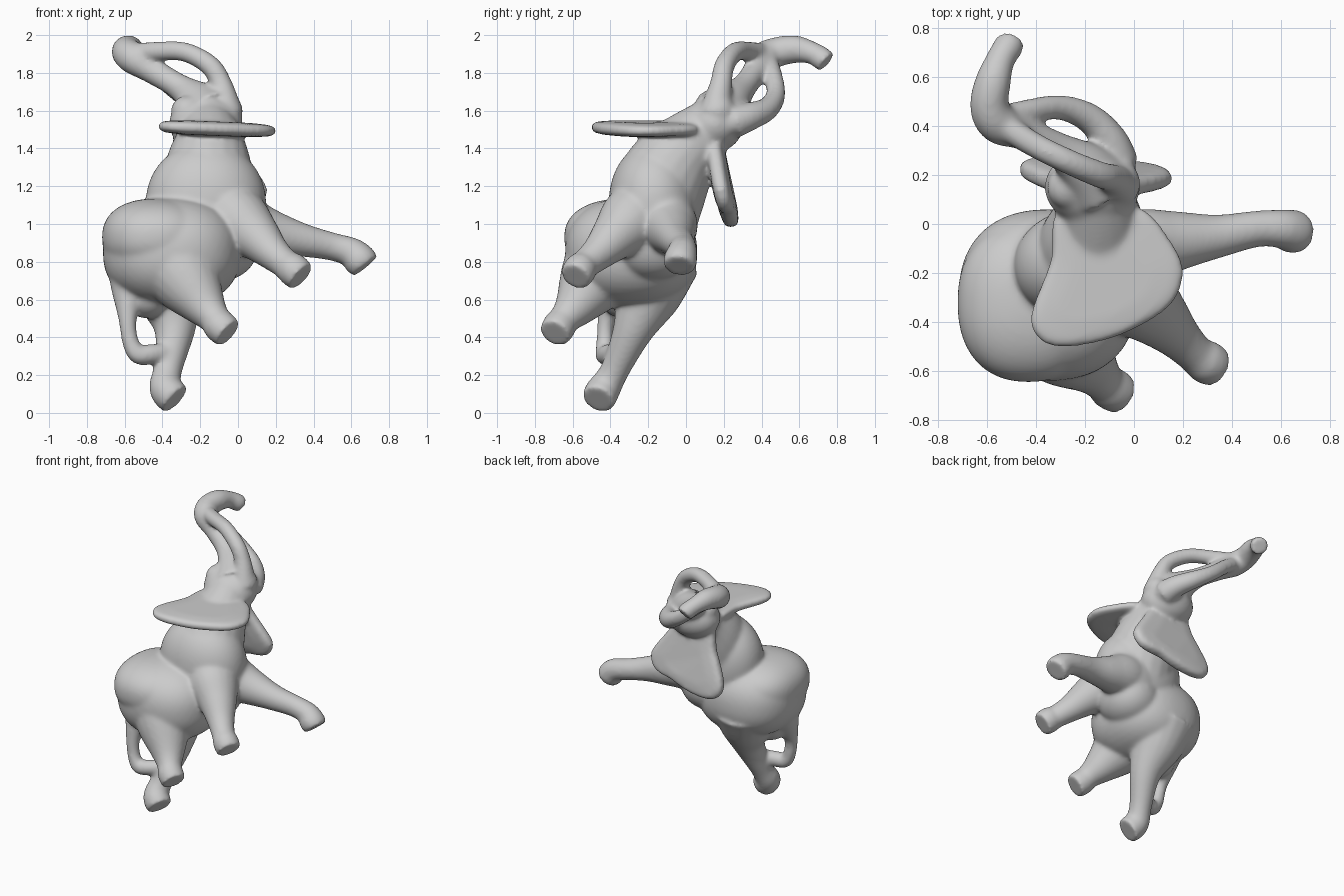
import bpy, bmesh, math
from mathutils import Vector

bm = bmesh.new()


def spline(pts, closed=False, steps=6):
    """Catmull-Rom samples through points of any dimension."""
    n = len(pts)
    get = (lambda i: pts[i % n]) if closed else (lambda i: pts[max(0, min(n - 1, i))])
    out = []
    for i in range(n if closed else n - 1):
        a, b, c, d = get(i - 1), get(i), get(i + 1), get(i + 2)
        for s in range(steps):
            t = s / steps
            out.append([0.5 * (2 * q + (r - p) * t + (2 * p - 5 * q + 4 * r - w) * t * t
                               + (3 * q - p - 3 * r + w) * t ** 3)
                        for p, q, r, w in zip(a, b, c, d)])
    return out if closed else out + [list(pts[-1])]


def skin(rings):
    """Closed surface through equal rings of points."""
    rings = [[bm.verts.new(p) for p in r] for r in rings]
    for r, s in zip(rings, rings[1:]):
        for k in range(len(r)):
            j = (k + 1) % len(r)
            bm.faces.new((r[k], r[j], s[j], s[k]))
    bm.faces.new(rings[0][::-1])
    bm.faces.new(rings[-1])


def tube(pts, sides=20):
    """Round limb through (x, y, z, radius) points."""
    path = spline(pts)
    rings = []
    side = None
    for i, p in enumerate(path):
        a, b = path[max(0, i - 1)], path[min(len(path) - 1, i + 1)]
        tan = (Vector(b[:3]) - Vector(a[:3])).normalized()
        side = tan.orthogonal() if side is None else side - tan * side.dot(tan)
        side.normalize()
        up = tan.cross(side)
        turn = [k * math.tau / sides for k in range(sides)]
        rings.append([Vector(p[:3]) + p[3] * (side * math.cos(t) + up * math.sin(t))
                      for t in turn])
    skin(rings)


def blob(c, r, p=2.0):
    """Ellipsoid; p above 2 makes it boxier."""
    for v in bmesh.ops.create_icosphere(bm, subdivisions=4, radius=1)["verts"]:
        k = sum(abs(q) ** p for q in v.co) ** (1 / p)
        v.co = [c[i] + r[i] * v.co[i] / k for i in range(3)]


def ear(place, normal, thick):
    """Pillow-shaped ear plate from the shared outline."""
    outline = spline([(-.30, -.06), (-.34, .15), (-.42, .37), (-.38, .475), (-.26, .50),
                      (-.06, .455), (.14, .34), (.20, .20), (.15, .07), (.01, -.07)], True)
    n = Vector(normal) * thick / 2
    pts = [Vector(place(u, v)) for u, v in outline]
    mid = sum(pts, Vector()) / len(pts)
    skin([[mid + (p - mid) * s + n * h for p in pts]
          for s, h in ((.6, -1), (.9, -.8), (1, -.45), (1, .45), (.9, .8), (.6, 1))])


def drooped(u, v):
    """Far ear: hangs down and is pinched where it meets the head."""
    x = (u + .15) * (1 - 1.0 * max(0, .2 - v)) - .195
    return x, .145 + .20 * v, 1.45 - .93 * v - .4 * max(u, 0)


# torso: rump, hips, chest, belly, neck
blob((-.35, -.29, .85), (.365, .35, .29), 2.3)
blob((-.43, -.32, .93), (.29, .325, .205), 2.3)
blob((-.17, -.17, 1.10), (.32, .24, .33), 2.1)
blob((-.09, -.17, .90), (.20, .215, .20), 2.1)
blob((-.06, -.12, 1.01), (.23, .175, .22), 2.1)
tube([(-.16, .15, 1.54, .14), (-.15, .04, 1.44, .18), (-.155, -.06, 1.33, .225),
      (-.16, -.14, 1.18, .25), (-.16, -.17, 1.05, .24)])

# head
blob((-.17, .15, 1.53), (.195, .155, .15))
blob((-.06, .17, 1.60), (.085, .09, .09))
blob((-.27, .15, 1.60), (.085, .09, .08))
blob((-.08, .25, 1.54), (.09, .09, .075))

# trunk
tube([(-.15, .17, 1.58, .15), (-.21, .235, 1.65, .11), (-.31, .305, 1.725, .07),
      (-.45, .37, 1.81, .07), (-.55, .41, 1.875, .085), (-.59, .48, 1.91, .08),
      (-.575, .58, 1.925, .074), (-.545, .67, 1.905, .06), (-.515, .72, 1.875, .062),
      (-.505, .745, 1.855, .06)])

# tusks, both bending into the trunk
tube([(-.06, .155, 1.58, .09), (-.09, .185, 1.74, .06), (-.15, .205, 1.84, .055),
      (-.28, .26, 1.91, .052), (-.42, .33, 1.915, .052), (-.56, .42, 1.90, .055)])
tube([(-.07, .25, 1.54, .09), (-.10, .34, 1.57, .075), (-.18, .43, 1.61, .062),
      (-.30, .475, 1.685, .052), (-.43, .46, 1.79, .05), (-.56, .43, 1.88, .05)])

# ears
ear(lambda u, v: (u, -v, 1.50 - .04 * u), (0, 0, 1), .075)
ear(drooped, (0, .98, .2), .10)

# front legs
tube([(-.09, -.22, 1.10, .17), (.01, -.30, 1.01, .17), (.10, -.38, .93, .13),
      (.18, -.46, .85, .095), (.25, -.53, .79, .08), (.29, -.56, .76, .09),
      (.335, -.585, .72, .085)])
tube([(-.08, -.12, 1.03, .16), (.05, -.09, .99, .155), (.17, -.07, .955, .125),
      (.34, -.05, .915, .09), (.50, -.02, .88, .075), (.60, -.02, .85, .08),
      (.645, -.03, .81, .09), (.675, -.035, .775, .083)])

# hind legs
tube([(-.36, -.38, .86, .25), (-.27, -.49, .70, .19), (-.18, -.58, .57, .12),
      (-.125, -.64, .50, .085), (-.095, -.67, .46, .09), (-.05, -.695, .42, .085)])
tube([(-.38, -.18, .78, .25), (-.36, -.21, .62, .185), (-.335, -.28, .44, .11),
      (-.37, -.37, .24, .078), (-.385, -.42, .15, .085), (-.37, -.445, .11, .092),
      (-.33, -.465, .07, .09)])

# tail, thick at the root and touching the hind leg
tube([(-.56, -.29, .82, .14), (-.575, -.36, .66, .10), (-.585, -.42, .50, .05),
      (-.57, -.43, .38, .045), (-.53, -.43, .31, .052), (-.46, -.41, .31, .055),
      (-.37, -.37, .32, .05)])
blob((-.48, -.33, .62), (.13, .13, .12))

bmesh.ops.recalc_face_normals(bm, faces=bm.faces)
mesh = bpy.data.meshes.new("elephant")
bm.to_mesh(mesh)
bm.free()
elephant = bpy.data.objects.new("elephant", mesh)
bpy.context.collection.objects.link(elephant)

# fuse the parts into one soft skin
remesh = elephant.modifiers.new("fuse", "REMESH")
remesh.mode = 'VOXEL'
remesh.voxel_size = .011
remesh.use_smooth_shade = True
soften = elephant.modifiers.new("soften", "SMOOTH")
soften.factor = .5
soften.iterations = 20
